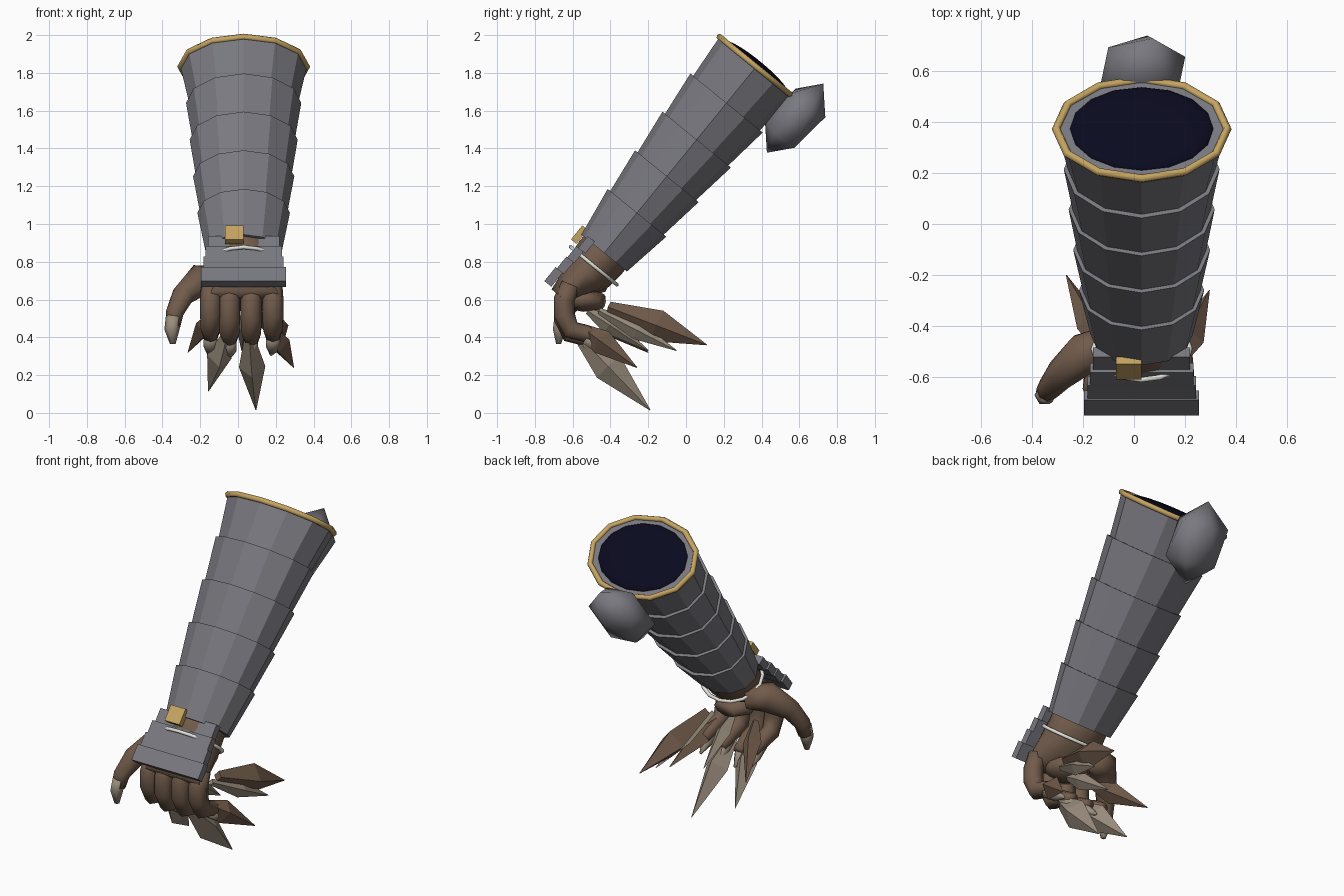
import bpy, bmesh, math
from mathutils import Vector, Matrix

if "Cube" in bpy.data.objects:
    bpy.data.objects.remove(bpy.data.objects["Cube"])

# Forearm frame: X across, B towards the back, A up along the arm
A = Vector((0, 0.632, 0.775))
B = Vector((0, 0.775, -0.632))
X = Vector((1, 0, 0))
ORIGIN = Vector((0.03, -0.43, 0.85))
FRAME = Matrix.Translation(ORIGIN) @ Matrix((X, B, A)).transposed().to_4x4()


def material(name, r, g, b):
    m = bpy.data.materials.new(name)
    m.diffuse_color = (r, g, b, 1)
    m.use_nodes = True
    m.node_tree.nodes["Principled BSDF"].inputs["Base Color"].default_value = m.diffuse_color
    return m


STEEL = material("steel grey", 0.19, 0.19, 0.215)
GOLD = material("gold", 0.56, 0.37, 0.12)
SKIN = material("brown skin", 0.165, 0.105, 0.07)
CLAW = material("pale claw", 0.32, 0.265, 0.205)
SILVER = material("silver", 0.75, 0.75, 0.70)
NAVY = material("dark navy lining", 0.003, 0.003, 0.014)


def finish(name, bm, mat, matrix=None, smooth=False):
    bmesh.ops.recalc_face_normals(bm, faces=bm.faces)
    if matrix:
        bm.transform(matrix)
    mesh = bpy.data.meshes.new(name)
    for f in bm.faces:
        f.smooth = smooth
    bm.to_mesh(mesh)
    bm.free()
    mesh.materials.append(mat)
    ob = bpy.data.objects.new(name, mesh)
    bpy.context.collection.objects.link(ob)
    return ob


def skin_rings(bm, rings, closed=False):
    n = len(rings[0])
    pairs = list(zip(rings, rings[1:])) + ([(rings[-1], rings[0])] if closed else [])
    for r0, r1 in pairs:
        for i in range(n):
            bm.faces.new((r0[i], r0[(i + 1) % n], r1[(i + 1) % n], r1[i]))
    if not closed:
        bm.faces.new(rings[0])
        bm.faces.new(rings[-1])


def stack(name, sections, mat, sides=12, smooth=False):
    """Elliptical sections (x radius, b radius, b centre, t) along the arm."""
    bm = bmesh.new()
    rings = [[bm.verts.new((rx * math.sin(a), c - rb * math.cos(a), t))
              for a in (i * math.tau / sides for i in range(sides))]
             for rx, rb, c, t in sections]
    skin_rings(bm, rings)
    return finish(name, bm, mat, FRAME, smooth)


def hoop(name, rx, rb, t, r, mat, sides=12, c=0):
    """Thin tube running round the arm."""
    bm = bmesh.new()
    rings = []
    for i in range(sides):
        a = i * math.tau / sides
        rings.append([bm.verts.new(((rx + r * math.cos(p)) * math.sin(a),
                                    c - (rb + r * math.cos(p)) * math.cos(a),
                                    t + r * math.sin(p)))
                      for p in (k * math.tau / 6 for k in range(6))])
    skin_rings(bm, rings, True)
    return finish(name, bm, mat, FRAME, True)


def plate(name, x0, x1, b0, b1, t0, t1, mat):
    bm = bmesh.new()
    bmesh.ops.create_cube(bm, size=1)
    m = Matrix.Translation(((x0 + x1) / 2, (b0 + b1) / 2, (t0 + t1) / 2))
    m = m @ Matrix.Diagonal((x1 - x0, b1 - b0, t1 - t0, 1))
    return finish(name, bm, mat, FRAME @ m)


def limb(name, pts, mat, sides=8, smooth=True, flat=1.0):
    """Tapered tube through (x, y, z, radius) points."""
    bm = bmesh.new()
    P = [Vector(p[:3]) for p in pts]
    rings = []
    for i, p in enumerate(P):
        tan = (P[min(i + 1, len(P) - 1)] - P[max(i - 1, 0)]).normalized()
        v = tan.cross(X).normalized()
        u = v.cross(tan)
        r = pts[i][3]
        rings.append([bm.verts.new(p + r * (u * math.cos(a) + flat * v * math.sin(a)))
                      for a in (k * math.tau / sides for k in range(sides))])
    skin_rings(bm, rings)
    return finish(name, bm, mat, None, smooth)


def blade(name, base, tip, width, mat, at=0.35, flat=1.1):
    """Long four-sided claw, widest part way along."""
    b, t = Vector(base), Vector(tip)
    mid = b.lerp(t, at)
    return limb(name, [(*b, width * 0.35), (*mid, width), (*t, 0.002)], mat, 4, False, flat)


# Sleeve of five overlapping lames: top x, top b, bottom x, bottom b
lames = [(0.245, 0.20, 0.20, 0.155), (0.268, 0.217, 0.228, 0.18),
         (0.286, 0.234, 0.25, 0.197), (0.305, 0.247, 0.268, 0.214),
         (0.335, 0.25, 0.285, 0.226)]
for i, (tx, tb, bx, bb) in enumerate(lames):
    t = 0.02 + 0.25 * i
    stack(f"sleeve_lame_{i + 1}", [(bx, bb, 0, t - (0.025 if i == 0 else 0.02)),
                                   (tx, tb, 0, t + 0.25)], STEEL)
hoop("sleeve_gold_rim", 0.335, 0.25, 1.268, 0.017, GOLD)

# Dark lining, a shallow dome inside the rim
stack("sleeve_lining", [(0.283, 0.212, 0, 1.25)] +
      [(0.283 * math.cos(a), 0.212 * math.cos(a), 0, 1.268 + 0.035 * math.sin(a))
       for a in (0, 0.3, 0.6, 0.9, 1.2, 1.45)], NAVY, 16, True)

# Elbow knob: stretched low-poly ball
bm = bmesh.new()
bmesh.ops.create_icosphere(bm, subdivisions=1, radius=1)
finish("elbow_knob", bm, STEEL, FRAME @ Matrix.Translation((0, 0.332, 1.187))
       @ Matrix.Rotation(0.18, 4, 'Y') @ Matrix.Diagonal((0.18, 0.135, 0.24, 1))
       @ Matrix.Rotation(0.3, 4, 'Z'), True)

# Wrist and palm
stack("palm", [(0.17, 0.14, 0, 0.06), (0.17, 0.142, 0.0, -0.04),
               (0.185, 0.13, 0.0, -0.14), (0.20, 0.085, -0.02, -0.25),
               (0.20, 0.06, -0.035, -0.33)], SKIN, 12, True)
hoop("wrist_ring", 0.188, 0.157, -0.092, 0.011, SILVER, 16)

# Back-of-hand plates and clasp
for i, (half, b0, t0, t1) in enumerate([(0.225, -0.152, -0.32, -0.225), (0.212, -0.143, -0.225, -0.145),
                                        (0.202, -0.137, -0.145, -0.07), (0.19, -0.124, -0.07, 0.01)]):
    plate(f"hand_plate_{i + 1}", -half, half, b0, b0 + 0.048, t0, t1, STEEL)
plate("gold_clasp", -0.10, 0.0, -0.182, -0.145, -0.06, 0.035, GOLD)

# Four curled fingers with claw tips
for i, (x, drop) in enumerate([(-0.145, 0.02), (-0.045, 0.0), (0.07, 0.0), (0.185, 0.02)]):
    limb(f"finger_{i + 1}", [(x, -0.61, 0.68, 0.05), (x, -0.645, 0.60, 0.056),
                             (x, -0.645, 0.50 + drop, 0.056), (x, -0.61, 0.42 + drop, 0.052),
                             (x, -0.53, 0.40 + drop, 0.046), (x, -0.44, 0.36 + drop, 0.032)], SKIN)
    limb(f"finger_nail_{i + 1}", [(x, -0.53, 0.375 + drop, 0.036), (x, -0.46, 0.33 + drop, 0.038),
                                  (x - 0.01, -0.39, 0.285 + drop, 0.006)], CLAW, 6)

# Thumb
limb("thumb", [(-0.09, -0.47, 0.70, 0.075), (-0.20, -0.51, 0.705, 0.085), (-0.29, -0.59, 0.625, 0.062),
               (-0.335, -0.645, 0.53, 0.047), (-0.345, -0.66, 0.46, 0.04)], SKIN)
limb("thumb_nail", [(-0.34, -0.66, 0.51, 0.042), (-0.35, -0.67, 0.44, 0.04),
                    (-0.345, -0.675, 0.365, 0.015)], CLAW, 6)

# Long blades under the hand
blade("blade_middle", (0.06, -0.57, 0.41), (0.095, -0.19, 0.015), 0.07, CLAW, 0.42, 1.2)
blade("blade_index", (-0.06, -0.57, 0.42), (-0.157, -0.25, 0.115), 0.066, CLAW, 0.4, 1.2)
blade("blade_ring", (0.17, -0.55, 0.45), (0.295, -0.26, 0.24), 0.062, SKIN)
blade("blade_left", (-0.12, -0.50, 0.54), (-0.265, -0.20, 0.32), 0.055, SKIN)
blade("blade_long_back", (0.15, -0.41, 0.56), (0.236, 0.11, 0.36), 0.075, SKIN, 0.5, 1.15)
blade("blade_short_back", (0.14, -0.46, 0.54), (0.24, -0.05, 0.33), 0.045, CLAW, 0.5)
blade("blade_inner", (0.04, -0.52, 0.54), (0.02, -0.20, 0.33), 0.045, CLAW)

# Inner palm pad joining the blades
limb("palm_pad", [(0.03, -0.62, 0.60, 0.10), (0.03, -0.54, 0.60, 0.13),
                  (0.05, -0.44, 0.59, 0.08)], SKIN, 8, True, 0.5)
